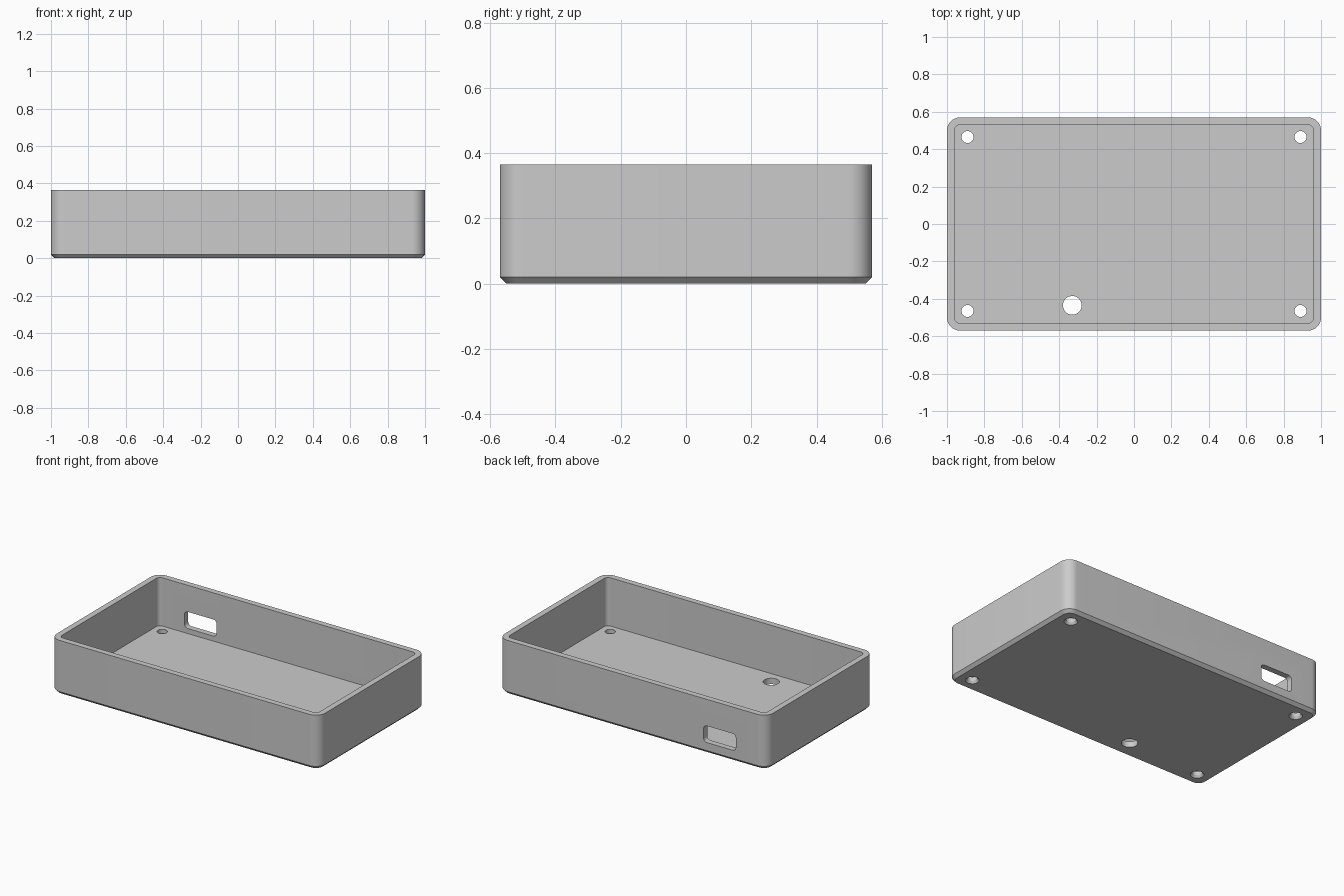
import bpy, bmesh, math
from mathutils import Matrix

cube = bpy.data.objects.get("Cube")
if cube:
    bpy.data.objects.remove(cube, do_unlink=True)

HALF_X, HALF_Y, HEIGHT = 1.0, 0.57, 0.365
WALL, FLOOR, CHAMFER, CORNER = 0.04, 0.04, 0.02, 0.07

grey = bpy.data.materials.new("grey plastic")
grey.use_nodes = True
grey.diffuse_color = (0.6, 0.6, 0.6, 1)
grey.node_tree.nodes["Principled BSDF"].inputs["Base Color"].default_value = grey.diffuse_color


def rounded_rect(hx, hy, r, steps=12):
    """Outline of a rectangle with rounded corners, counter-clockwise."""
    points = []
    for quarter, (sx, sy) in enumerate([(1, 1), (-1, 1), (-1, -1), (1, -1)]):
        for i in range(steps + 1):
            a = (quarter + i / steps) * math.pi / 2
            points.append((sx * (hx - r) + r * math.cos(a), sy * (hy - r) + r * math.sin(a)))
    return points


def circle(r, steps=40):
    return [(r * math.cos(2 * math.pi * i / steps), r * math.sin(2 * math.pi * i / steps))
            for i in range(steps)]


def loft(name, rings, matrix=Matrix()):
    """Skin a stack of (outline, height) rings and cap both ends."""
    bm = bmesh.new()
    loops = [[bm.verts.new((x, y, z)) for x, y in outline] for outline, z in rings]
    n = len(loops[0])
    for a, b in zip(loops, loops[1:]):
        for i in range(n):
            j = (i + 1) % n
            bm.faces.new((a[i], a[j], b[j], b[i]))
    bm.faces.new(loops[0][::-1])
    bm.faces.new(loops[-1])
    bmesh.ops.recalc_face_normals(bm, faces=bm.faces)
    bm.transform(matrix)
    mesh = bpy.data.meshes.new(name)
    bm.to_mesh(mesh)
    bm.free()
    mesh.materials.append(grey)
    obj = bpy.data.objects.new(name, mesh)
    bpy.context.collection.objects.link(obj)
    return obj


def inset(d):
    return rounded_rect(HALF_X - d, HALF_Y - d, CORNER - d)


# Open tray: chamfered base, straight walls, flat rim, inner floor
tray = loft("enclosure_tray", [
    (inset(CHAMFER), 0), (inset(0), CHAMFER), (inset(0), HEIGHT),
    (inset(WALL), HEIGHT), (inset(WALL), FLOOR)])

# Countersunk screw holes in the four corners
cutters = []
for sx in (-1, 1):
    for sy in (-1, 1):
        cutters.append(loft("screw_hole_cutter", [
            (circle(0.052), -0.015), (circle(0.042), 0),
            (circle(0.032), 0.015), (circle(0.032), 0.1)],
            Matrix.Translation((sx * 0.89, sy * 0.465, 0))))

# Larger floor hole
cutters.append(loft("floor_hole_cutter", [(circle(0.05), -0.1), (circle(0.05), 0.1)],
                    Matrix.Translation((-0.33, -0.435, 0))))

# Rounded port opening through the back wall
port = rounded_rect(0.12, 0.056, 0.025, 8)
cutters.append(loft("port_cutter", [(port, -0.1), (port, 0.1)],
                    Matrix.Translation((-0.65, HALF_Y - WALL / 2, 0.13))
                    @ Matrix.Rotation(math.pi / 2, 4, "X")))

# Cut the openings, then drop the cutters
bpy.ops.object.select_all(action="DESELECT")
tray.select_set(True)
bpy.context.view_layer.objects.active = tray
for cutter in cutters:
    cutter.hide_render = True
    mod = tray.modifiers.new("opening", "BOOLEAN")
    mod.operation = "DIFFERENCE"
    mod.solver = "EXACT"
    mod.object = cutter
    bpy.ops.object.modifier_apply(modifier=mod.name)
    bpy.data.objects.remove(cutter, do_unlink=True)

bpy.ops.object.shade_smooth_by_angle(angle=math.radians(25))
